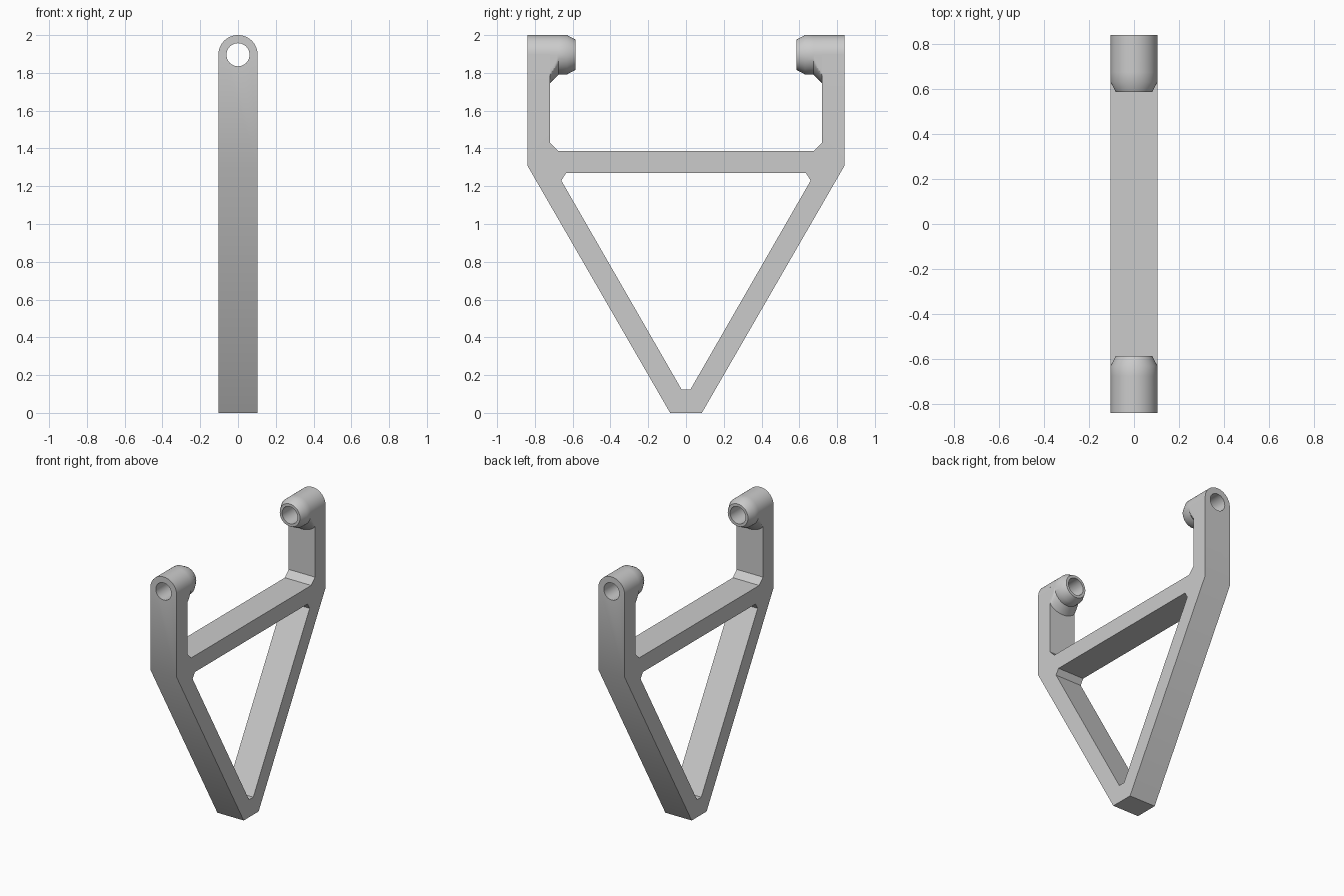
import bpy, bmesh
from math import cos, sin, pi, radians

if "Cube" in bpy.data.objects:
    bpy.data.objects.remove(bpy.data.objects["Cube"])

HALF = 0.104          # half thickness, also the boss radius
AXIS_Z = 2 - HALF     # height of the bore axis
BORE = 0.061
SEGS = 64

grey = bpy.data.materials.new("plain_grey")
grey.use_nodes = True
grey.diffuse_color = (0.6, 0.6, 0.6, 1)
grey.node_tree.nodes["Principled BSDF"].inputs["Base Color"].default_value = (0.6, 0.6, 0.6, 1)


def make_object(name, bm):
    bmesh.ops.recalc_face_normals(bm, faces=bm.faces)
    mesh = bpy.data.meshes.new(name)
    bm.to_mesh(mesh)
    bm.free()
    mesh.materials.append(grey)
    obj = bpy.data.objects.new(name, mesh)
    bpy.context.collection.objects.link(obj)
    return obj


def finish(obj):
    """Apply all modifiers and smooth only the round surfaces."""
    bpy.ops.object.select_all(action='DESELECT')
    obj.select_set(True)
    bpy.context.view_layer.objects.active = obj
    for mod in list(obj.modifiers):
        bpy.ops.object.modifier_apply(modifier=mod.name)
    bpy.ops.object.shade_smooth_by_angle(angle=radians(30))


def loft(bm, rings, closed=False):
    """Skin a list of equal-length rings of points."""
    loops = [[bm.verts.new(p) for p in ring] for ring in rings]
    pairs = list(zip(loops, loops[1:])) + ([(loops[-1], loops[0])] if closed else [])
    for a, b in pairs:
        for i in range(len(a)):
            j = (i + 1) % len(a)
            bm.faces.new((a[i], a[j], b[j], b[i]))
    return loops


def ring(y, radius, flared=False):
    """Circle about the bore axis; a flare spreads below and is trimmed at the sides."""
    points = []
    for i in range(SEGS):
        a = 2 * pi * i / SEGS
        r = radius
        if flared:
            r = min(radius, HALF / max(abs(cos(a)), 0.01)) if sin(a) < 0 else HALF
        points.append((r * cos(a), y, AXIS_Z + r * sin(a)))
    return points


# Frame: half of the side profile, extruded and mirrored
profile = [(0, 0), (0.084, 0), (0.84, 1.31), (0.84, 2), (0.72, 2), (0.72, 1.43),
           (0.677, 1.387), (0, 1.387), (0, 1.27), (0.635, 1.27), (0.66, 1.23),
           (0.024, 0.125), (0, 0.125)]
bm = bmesh.new()
side = bm.faces.new([bm.verts.new((-HALF, y, z)) for y, z in profile])
new = bmesh.ops.extrude_face_region(bm, geom=[side])["geom"]
bmesh.ops.translate(bm, vec=(2 * HALF, 0, 0),
                    verts=[v for v in new if isinstance(v, bmesh.types.BMVert)])
seam = [f for f in bm.faces if all(abs(v.co.y) < 1e-5 for v in f.verts)]
bmesh.ops.delete(bm, geom=seam, context='FACES_ONLY')
# Round the top of the arm
top = [e for e in bm.edges if all(v.co.z > 1.99 for v in e.verts)
       and abs(e.verts[0].co.x - e.verts[1].co.x) < 1e-5]
bmesh.ops.bevel(bm, geom=top, offset=HALF - 0.0005, segments=16, profile=0.5,
                affect='EDGES')
frame = make_object("frame", bm)
mirror = frame.modifiers.new("mirror", 'MIRROR')
mirror.use_axis = (False, True, False)

# Bore through both arms
bm = bmesh.new()
ends = loft(bm, [ring(-1, BORE), ring(1, BORE)])
for end in ends:
    bm.faces.new(end)
cutter = make_object("bore_cutter", bm)
cutter.hide_render = True
cut = frame.modifiers.new("bore", 'BOOLEAN')
cut.operation = 'DIFFERENCE'
cut.solver = 'EXACT'
cut.object = cutter
finish(frame)
bpy.data.objects.remove(cutter)

# Bosses: chamfered tubes with a flared support under the root
FLARE, STEPS = 0.046, 10
for name, s in (("front_boss", -1), ("back_boss", 1)):
    rings = [ring(s * 0.72, BORE), ring(s * 0.585, BORE),
             ring(s * 0.585, 0.08), ring(s * 0.63, HALF)]
    for k in range(STEPS + 1):
        d = FLARE * k / STEPS
        rings.append(ring(s * (0.72 - FLARE + d), HALF + d, flared=True))
    bm = bmesh.new()
    loft(bm, rings, closed=True)
    finish(make_object(name, bm))
